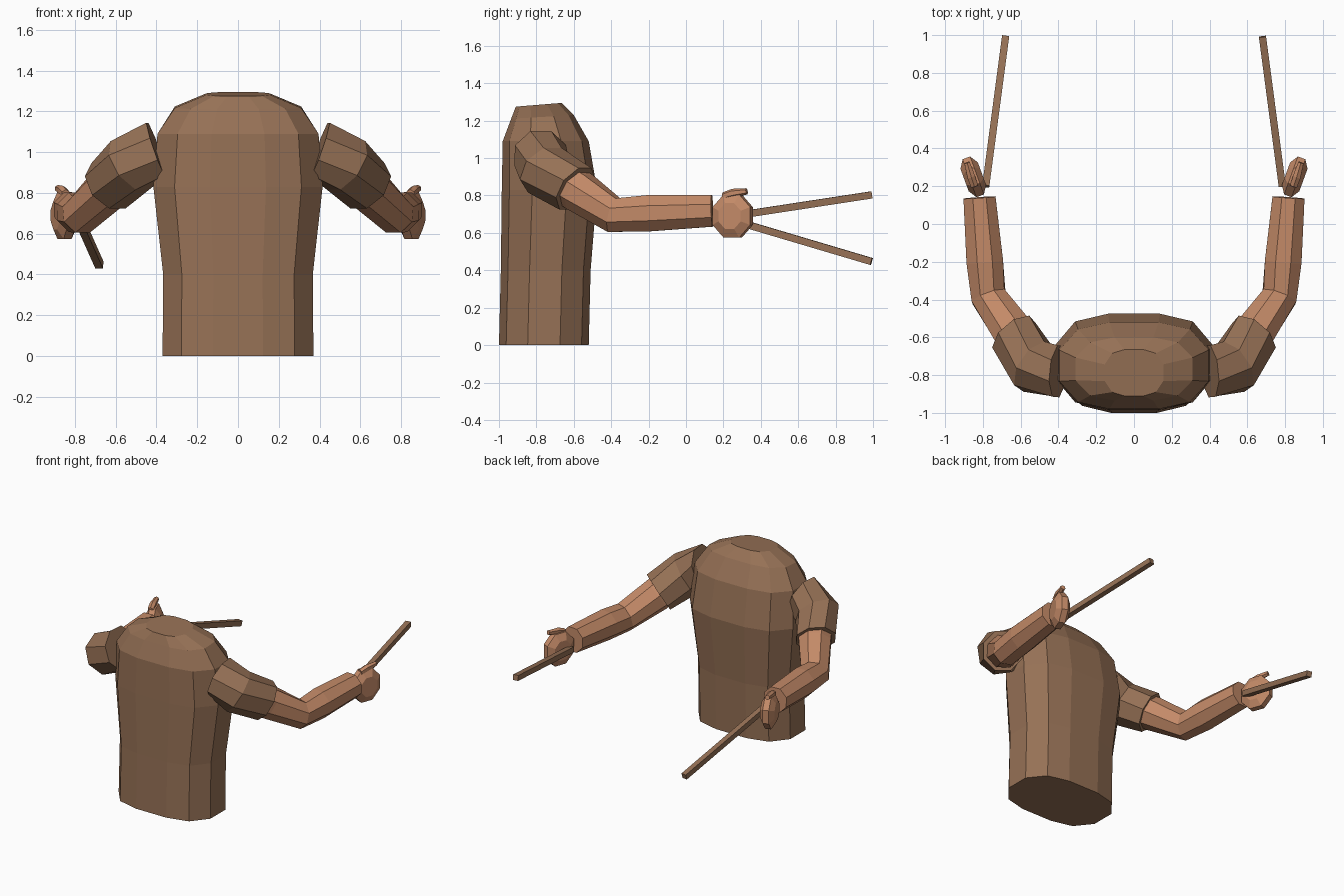
import bpy, bmesh, math
from mathutils import Vector, Matrix

if "Cube" in bpy.data.objects:
    bpy.data.objects.remove(bpy.data.objects["Cube"])


def material(name, col):
    m = bpy.data.materials.new(name)
    m.diffuse_color = (*col, 1)
    m.use_nodes = True
    m.node_tree.nodes["Principled BSDF"].inputs["Base Color"].default_value = m.diffuse_color
    return m


SHIRT = material("brown cloth", (0.305, 0.165, 0.092))
SKIN = material("tan skin", (0.55, 0.255, 0.138))
WOOD = material("brown wood", (0.305, 0.165, 0.092))


def loft(name, rings, mat):
    """Skin a list of point rings and close both ends."""
    bm = bmesh.new()
    rows = [[bm.verts.new(p) for p in ring] for ring in rings]
    n = len(rows[0])
    for a, b in zip(rows, rows[1:]):
        for i in range(n):
            j = (i + 1) % n
            bm.faces.new((a[i], a[j], b[j], b[i]))
    bm.faces.new(rows[0])
    bm.faces.new(rows[-1])
    bmesh.ops.recalc_face_normals(bm, faces=bm.faces)
    me = bpy.data.meshes.new(name)
    bm.to_mesh(me)
    bm.free()
    me.materials.append(mat)
    ob = bpy.data.objects.new(name, me)
    bpy.context.collection.objects.link(ob)
    return ob


def tube(name, path, mat, side, n=8, turn=0.5):
    """Faceted tube; path holds (centre, radius, ring normal)."""
    rings = []
    for c, r, d in path:
        d = Vector(d).normalized()
        u = d.cross(Vector((0, 0, 1))).normalized()
        v = u.cross(d)
        pts = []
        for i in range(n):
            a = math.tau * (i + turn) / n
            p = Vector(c) + r * (math.cos(a) * u + math.sin(a) * v)
            pts.append((side * p.x, p.y, p.z))
        rings.append(pts)
    return loft(name, rings, mat)


# Torso: rounded twelve-sided section (z, half width, back y, front y, tilt)
quarter = [(1, 0.36), (0.75, 0.84), (0.33, 1)]
section = (quarter + [(-x, y) for x, y in quarter[::-1]]
           + [(-x, -y) for x, y in quarter] + [(x, -y) for x, y in quarter[::-1]])
levels = [(0, 0.37, -1.0, -0.52, 0), (0.4, 0.367, -0.99, -0.51, 0),
          (0.83, 0.415, -0.985, -0.475, 0), (1.09, 0.395, -0.98, -0.52, 0),
          (1.22, 0.31, -0.935, -0.60, 0.01), (1.285, 0.155, -0.91, -0.665, 0.01)]
loft("torso", [[(x * w, (b + f) / 2 + y * (f - b) / 2, z + y * t) for x, y in section]
               for z, w, b, f, t in levels], SHIRT)

for side, tag in ((1, "right"), (-1, "left")):
    # Short sleeve
    tube(tag + "_sleeve", [((0.40, -0.78, 1.015), 0.148, (1, 0.1, -0.35)),
                           ((0.53, -0.755, 0.935), 0.152, (0.8, 0.55, -0.6)),
                           ((0.635, -0.59, 0.835), 0.14, (0.6, 0.7, -0.55))], SHIRT, side)
    # Bare arm, bent at the elbow
    tube(tag + "_arm", [((0.60, -0.65, 0.87), 0.112, (0.5, 0.75, -0.55)),
                        ((0.64, -0.57, 0.82), 0.115, (0.5, 0.75, -0.55)),
                        ((0.77, -0.385, 0.695), 0.10, (0.35, 0.95, -0.25)),
                        ((0.79, -0.20, 0.705), 0.105, (0.08, 1, 0.05)),
                        ((0.818, 0.14, 0.718), 0.092, (0.07, 1, 0.03))], SKIN, side)
    # Closed hand: flattened disc, thin across and turned outward
    rot = Matrix.Rotation(math.radians(-20), 3, 'Z')
    rings = []
    for off, r in ((-0.048, 0.07), (-0.02, 0.118), (0.022, 0.118), (0.05, 0.07)):
        ring = []
        for i in range(8):
            a = math.tau * (i + 0.5) / 8
            p = rot @ Vector((off, r * 0.98 * math.cos(a), r * 1.06 * math.sin(a)))
            ring.append((side * (0.85 + p.x), 0.25 + p.y, 0.69 + p.z))
        rings.append(ring)
    loft(tag + "_hand", rings, SKIN)
    # Thumb resting along the top
    d = (0.04, 0.11, 0.02)
    tube(tag + "_thumb", [((0.845, 0.20, 0.795), 0.022, d), ((0.862, 0.25, 0.812), 0.024, d),
                          ((0.884, 0.325, 0.822), 0.017, d)], SKIN, side, 6)
    # Square stick held in the hand
    end = Vector((0.68, 0.992, 0.803 if side > 0 else 0.447))
    start = Vector((0.785, 0.2, 0.682))
    tube(tag + "_stick", [(start, 0.027, end - start), (end, 0.027, end - start)],
         WOOD, side, 4)
